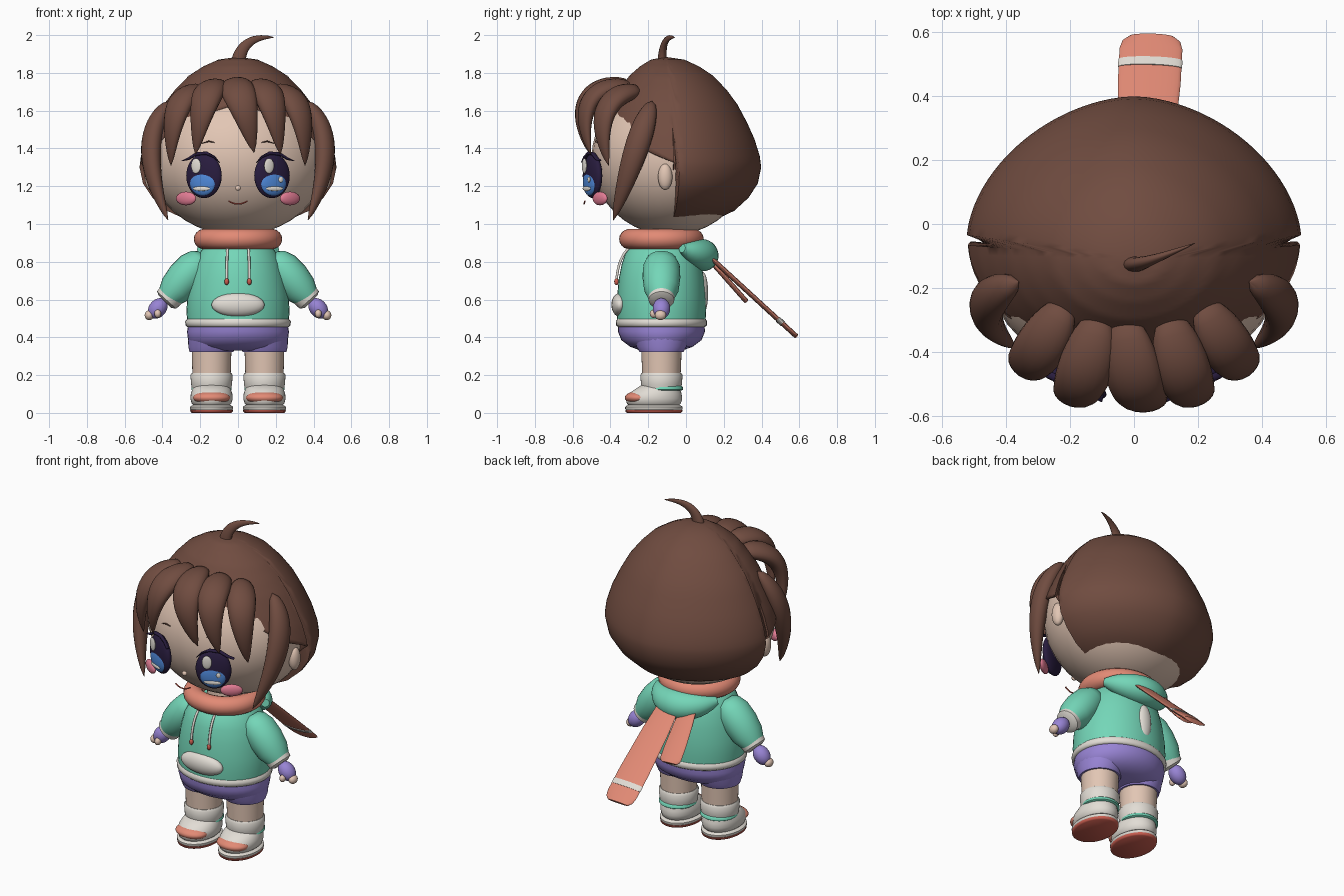
import bpy, bmesh, math
from mathutils import Vector, Matrix

if "Cube" in bpy.data.objects:
    bpy.data.objects.remove(bpy.data.objects["Cube"])


def material(name, r, g, b):
    col = [(c / 255 / 12.92) if c < 11 else ((c / 255 + 0.055) / 1.055) ** 2.4 for c in (r, g, b)] + [1]
    m = bpy.data.materials.new(name)
    m.use_nodes = True
    m.diffuse_color = col
    m.node_tree.nodes["Principled BSDF"].inputs["Base Color"].default_value = col
    return m


SKIN = material("skin", 226, 198, 180)
HAIR = material("hair brown", 112, 76, 64)
TEAL = material("teal cloth", 116, 214, 184)
PURPLE = material("purple cloth", 152, 132, 212)
WHITE = material("off white", 226, 221, 213)
CORAL = material("coral", 226, 138, 117)
NAVY = material("dark navy", 40, 28, 62)
BLUE = material("iris blue", 78, 136, 216)
PINK = material("blush pink", 226, 124, 148)
RED = material("brick red", 204, 94, 80)
parts = []


def finish(name, bm, mat):
    bmesh.ops.recalc_face_normals(bm, faces=bm.faces)
    me = bpy.data.meshes.new(name)
    bm.to_mesh(me)
    bm.free()
    me.materials.append(mat)
    ob = bpy.data.objects.new(name, me)
    bpy.context.collection.objects.link(ob)
    parts.append(ob)
    return ob


def ball(name, loc, scale, mat, turn=0, tilt=0):
    """Ellipsoid, tilted about y, then turned about z."""
    bm = bmesh.new()
    bmesh.ops.create_uvsphere(bm, u_segments=32, v_segments=20, radius=1)
    rot = Matrix.Rotation(turn, 4, 'Z') @ Matrix.Rotation(tilt, 4, 'Y')
    bm.transform(Matrix.Translation(loc) @ rot @ Matrix.Diagonal((*scale, 1)))
    return finish(name, bm, mat)


def tube(name, pts, radii, mat, normal=(0, 1, 0), axis=None, sides=28):
    """Elliptical rings (side radius, normal radius) along a path, capped."""
    pts = [Vector(p) for p in pts]
    bm = bmesh.new()
    rings = []
    for i, (p, (ru, rv)) in enumerate(zip(pts, radii)):
        t = Vector(axis) if axis else (pts[min(i + 1, len(pts) - 1)] - pts[max(i - 1, 0)]).normalized()
        side = t.cross(Vector(normal)).normalized()
        n = side.cross(t)
        rings.append([bm.verts.new(p + side * ru * math.cos(a) + n * rv * math.sin(a))
                      for a in (math.tau * k / sides for k in range(sides))])
    for a, b in zip(rings, rings[1:]):
        for k in range(sides):
            j = (k + 1) % sides
            bm.faces.new((a[k], a[j], b[j], b[k]))
    bm.faces.new(rings[0])
    bm.faces.new(rings[-1])
    return finish(name, bm, mat)


def stack(name, x, sections, mat):
    """Upright form from sections (y, z, x radius, y radius)."""
    return tube(name, [(x, y, z) for y, z, _, _ in sections],
                [(a, b) for _, _, a, b in sections], mat, axis=(0, 0, 1), sides=40)


def bezier(p0, p1, p2, n):
    p0, p1, p2 = Vector(p0), Vector(p1), Vector(p2)
    return [p0 * (1 - t) ** 2 + p1 * 2 * t * (1 - t) + p2 * t * t for t in (i / n for i in range(n + 1))]


def lock(name, p0, p1, p2, width, thick, normal, skew=0.62):
    """Leaf shaped strand of hair."""
    n = 20
    w = [max(0.02, math.sin(math.pi * min(1, (i / n) ** skew)) ** 0.65) for i in range(n + 1)]
    return tube(name, bezier(p0, p1, p2, n), [(width * k, thick * k) for k in w], HAIR, normal, sides=18)


# Head and neck
ball("head", (0, -0.08, 1.35), (0.475, 0.42, 0.41), SKIN)
stack("neck", 0, [(-0.13, 0.85, 0.1, 0.1), (-0.12, 1.02, 0.1, 0.1)], SKIN)

# Hair cap: rings from crown to a hem that rises over the face
PROFILE = [(0, 1.885), (.2, 1.87), (.35, 1.835), (.5, 1.785), (.64, 1.71), (.75, 1.635), (.85, 1.54),
           (.93, 1.45), (.985, 1.36), (1, 1.30), (.965, 1.215), (.87, 1.14), (.72, 1.07), (.45, 1.005), (.15, .965)]
HEM = [(0, 1.64), (40, 1.54), (65, 1.40), (88, 1.325), (92, .965), (180, .965)]


def hem_index(deg):
    for (a, za), (b, zb) in zip(HEM, HEM[1:]):
        if a <= deg <= b:
            z = za + (zb - za) * (deg - a) / (b - a)
            break
    for i, ((_, z0), (_, z1)) in enumerate(zip(PROFILE, PROFILE[1:])):
        if z >= z1:
            return i + (z0 - z) / (z0 - z1)
    return len(PROFILE) - 1


bm = bmesh.new()
columns = []
for k in range(90):
    deg = k * 4
    a = math.radians(deg)
    last = hem_index(min(deg, 360 - deg))
    sx, cy = math.sin(a), -math.cos(a)
    depth = 0.44 if cy < 0 else 0.448
    power = 1 if cy < 0 else (abs(sx) ** 1.78 + abs(cy) ** 1.78) ** (-1 / 1.78)
    col = []
    for j in range(1, 29):
        s = last * j / 28
        i = min(int(s), len(PROFILE) - 2)
        (f0, z0), (f1, z1) = PROFILE[i], PROFILE[i + 1]
        f, z = f0 + (f1 - f0) * (s - i), z0 + (z1 - z0) * (s - i)
        col.append(bm.verts.new((0.522 * f * sx * power, -0.05 - 0.06 * (1 - f) + depth * f * cy * power, z)))
    columns.append(col)
crown = bm.verts.new((0, -0.11, 1.885))
for a, b in zip(columns, columns[1:] + columns[:1]):
    bm.faces.new((crown, a[0], b[0]))
    for j in range(27):
        bm.faces.new((a[j], a[j + 1], b[j + 1], b[j]))
cap = finish("hair_cap", bm, HAIR)
solid = cap.modifiers.new("thickness", 'SOLIDIFY')
solid.thickness = 0.015
solid.offset = -1

# Fringe, side locks and the stray tuft
lock("fringe_centre", (-0.03, -0.29, 1.74), (0.01, -0.65, 1.745), (0.085, -0.515, 1.38), 0.09, 0.05, (0, -1, 0.6))
for s, side in ((1, "left"), (-1, "right")):
    lock("fringe_inner_" + side, (s * 0.11, -0.28, 1.73), (s * 0.18, -0.62, 1.745), (s * 0.225, -0.505, 1.37),
         0.085, 0.05, (s * 0.35, -1, 0.6))
    lock("fringe_outer_" + side, (s * 0.21, -0.24, 1.71), (s * 0.36, -0.52, 1.69), (s * 0.355, -0.41, 1.31),
         0.08, 0.05, (s * 0.8, -1, 0.5))
    lock("side_lock_" + side, (s * 0.36, -0.18, 1.65), (s * 0.555, -0.25, 1.44), (s * 0.37, -0.385, 1.02),
         0.066, 0.052, (s, -0.35, 0.15), 0.8)
tuft = bezier((0, -0.125, 1.85), (0.02, -0.13, 2.0), (0.19, -0.06, 1.988), 14)
tube("hair_tuft", tuft, [(0.038 * (1 - i / 14) ** 0.7 + 0.001, 0.025 * (1 - i / 14) ** 0.8 + 0.001) for i in range(15)],
     HAIR, (0, 1, 0), sides=14)

# Face
for s, side in ((1, "left"), (-1, "right")):
    turn = s * 0.42
    rot = Matrix.Rotation(turn, 3, 'Z')
    centre = Vector((s * 0.18, -0.495, 1.255))

    def on_eye(u, out, z):
        return centre + rot @ Vector((u, -out, z))

    ball("eye_" + side, centre, (0.102, 0.034, 0.118), NAVY, turn)
    ball("iris_" + side, on_eye(0, 0.016, -0.035), (0.074, 0.022, 0.07), BLUE, turn)
    ball("eye_shine_" + side, on_eye(-0.032, 0.033, 0.053), (0.028, 0.008, 0.04), WHITE, turn)
    ball("eye_glint_" + side, on_eye(0, 0.034, -0.068), (0.05, 0.006, 0.012), WHITE, turn)
    if s > 0:
        ball("eye_spark", on_eye(0.035, 0.036, -0.02), (0.013, 0.006, 0.015), WHITE, turn)
    lash = [on_eye(s * u, 0.012, z) for u, z in
            ((-0.095, 0.07), (-0.065, 0.1), (-0.02, 0.12), (0.04, 0.116), (0.085, 0.09), (0.12, 0.08))]
    tube("lash_" + side, lash, [(r, 0.012) for r in (0.002, 0.006, 0.009, 0.009, 0.007, 0.002)], NAVY, sides=10)
    tube("brow_" + side, [(s * 0.125, -0.48, 1.432), (s * 0.155, -0.478, 1.438), (s * 0.195, -0.465, 1.426)],
         [(0.002, 0.003), (0.004, 0.004), (0.001, 0.002)], HAIR, sides=8)
    ball("blush_" + side, (s * 0.275, -0.455, 1.135), (0.063, 0.02, 0.036), PINK, s * 0.6)
    ball("ear_" + side, (s * 0.462, -0.11, 1.25), (0.032, 0.038, 0.07), SKIN)
ball("nose", (0, -0.52, 1.19), (0.015, 0.013, 0.014), SKIN)
smile = bezier((-0.05, -0.535, 1.122), (0, -0.545, 1.09), (0.05, -0.535, 1.122), 10)
tube("mouth", smile, [(0.004, 0.004)] * 11, RED, sides=8)

# Hoodie, hem, pocket and drawstrings
stack("hoodie", 0, [(-.13, .47, .268, .232), (-.13, .54, .273, .237), (-.13, .62, .268, .234), (-.13, .71, .252, .226),
                    (-.13, .79, .23, .21), (-.13, .86, .195, .185), (-.13, .91, .13, .13)], TEAL)
stack("hoodie_hem", 0, [(-.13, .455, .268, .23), (-.13, .463, .278, .24), (-.13, .485, .28, .242),
                        (-.13, .497, .27, .234)], WHITE)
ball("front_pocket", (0, -0.35, 0.572), (0.14, 0.045, 0.063), WHITE)
ball("back_patch", (0, 0.09, 0.635), (0.045, 0.027, 0.11), WHITE)
for s, side in ((1, "left"), (-1, "right")):
    cord = bezier((s * 0.055, -0.30, 0.875), (s * 0.06, -0.36, 0.82), (s * 0.06, -0.368, 0.70), 8)
    tube("drawstring_" + side, cord, [(0.007, 0.007)] * 9, WHITE, sides=10)
    ball("drawstring_tip_" + side, (s * 0.06, -0.368, 0.695), (0.012, 0.012, 0.018), RED)

# Hood roll lying on the back
hood = bezier((-0.2, -0.02, 0.87), (0, 0.19, 0.80), (0.2, -0.02, 0.87), 16)
puff = [max(0.05, math.sin(math.pi * i / 16)) ** 0.45 for i in range(17)]
tube("hood", hood, [(0.088 * k, 0.085 * k) for k in puff], TEAL, (0, 0.5, 1))

# Scarf ring and tails
bm = bmesh.new()
loops = [[bm.verts.new(((0.178 + 0.056 * math.cos(v)) * math.cos(u), -0.13 + (0.168 + 0.056 * math.cos(v)) * math.sin(u),
                        0.92 + 0.054 * math.sin(v))) for v in (math.tau * j / 18 for j in range(18))]
         for u in (math.tau * i / 48 for i in range(48))]
for a, b in zip(loops, loops[1:] + loops[:1]):
    for j in range(18):
        bm.faces.new((a[j], b[j], b[j - 1], a[j - 1]))
finish("scarf_ring", bm, CORAL)


def tail(name, start, end, width):
    a, b = Vector(start), Vector(end)
    shape = ((0, .7), (.3, .88), (.7, 1), (.92, 1), (.97, .92), (1, .7))
    tube(name, [a.lerp(b, t) for t, _ in shape], [(width * k, 0.013) for _, k in shape], CORAL, (0, 1, 1))
    return a, b


a, b = tail("scarf_tail_long", (0.03, 0.10, 0.85), (0.055, 0.585, 0.405), 0.098)
tube("scarf_tail_stripe", [a.lerp(b, t) for t in (0.8, 0.85)], [(0.1, 0.016)] * 2, WHITE, (0, 1, 1))
tail("scarf_tail_short", (-0.09, 0.09, 0.85), (-0.11, 0.32, 0.59), 0.068)

# Arms
for s, side in ((1, "left"), (-1, "right")):
    def along(pts):
        return [(s * x, -0.13, z) for x, z in pts]

    tube("sleeve_" + side, along([(.18, .83), (.195, .812), (.23, .772), (.28, .715), (.33, .655), (.37, .61)]),
         [(.04, .05), (.07, .078), (.093, .098), (.098, .1), (.09, .092), (.065, .068)], TEAL)
    tube("cuff_" + side, along([(.342, .638), (.35, .629), (.378, .597), (.387, .588)]),
         [(.06, .06), (.073, .072), (.068, .068), (.045, .045)], WHITE)
    ball("glove_" + side, (s * 0.425, -0.13, 0.553), (0.046, 0.046, 0.06), PURPLE, 0, -s * 0.7)
    ball("fingers_" + side, (s * 0.47, -0.135, 0.517), (0.024, 0.03, 0.026), SKIN)
    ball("thumb_" + side, (s * 0.425, -0.172, 0.525), (0.018, 0.02, 0.022), SKIN)

# Shorts
stack("shorts", 0, [(-.13, .475, .262, .228), (-.13, .43, .27, .23), (-.13, .385, .264, .212),
                    (-.13, .35, .235, .165), (-.13, .33, .17, .11)], PURPLE)

# Legs, socks and shoes
for s, side in ((1, "left"), (-1, "right")):
    x = s * 0.14
    stack("shorts_leg_" + side, x, [(-.13, .41, .125, .15), (-.13, .35, .123, .132), (-.13, .322, .116, .116)], PURPLE)
    stack("leg_" + side, x, [(-.13, .16, .1, .1), (-.13, .36, .106, .108)], SKIN)
    stack("sock_" + side, x, [(-.13, .13, .104, .104), (-.13, .15, .108, .108), (-.13, .2, .112, .112),
                              (-.13, .212, .104, .104)], WHITE)
    stack("shoe_" + side, x, [(-.17, .035, .09, .128), (-.17, .05, .105, .143), (-.17, .075, .112, .15),
                              (-.165, .1, .11, .142), (-.15, .125, .102, .12), (-.135, .148, .09, .1)], WHITE)
    stack("heel_band_" + side, x, [(-.123, .118, .1, .1), (-.123, .123, .107, .107), (-.123, .136, .106, .106),
                                   (-.123, .142, .1, .1)], TEAL)
    ball("toe_cap_" + side, (x, -0.25, 0.08), (0.098, 0.074, 0.036), CORAL)
    stack("midsole_" + side, x, [(-.17, .014, .108, .146), (-.17, .02, .114, .152), (-.17, .032, .114, .152),
                                 (-.17, .042, .1, .138)], WHITE)
    stack("sole_" + side, x, [(-.17, 0, .104, .142), (-.17, .006, .112, .15), (-.17, .016, .113, .152)], RED)

# Smooth shading with sharp rims
bpy.ops.object.select_all(action='DESELECT')
for ob in parts:
    ob.select_set(True)
bpy.context.view_layer.objects.active = parts[0]
bpy.ops.object.shade_smooth_by_angle(angle=math.radians(50))
